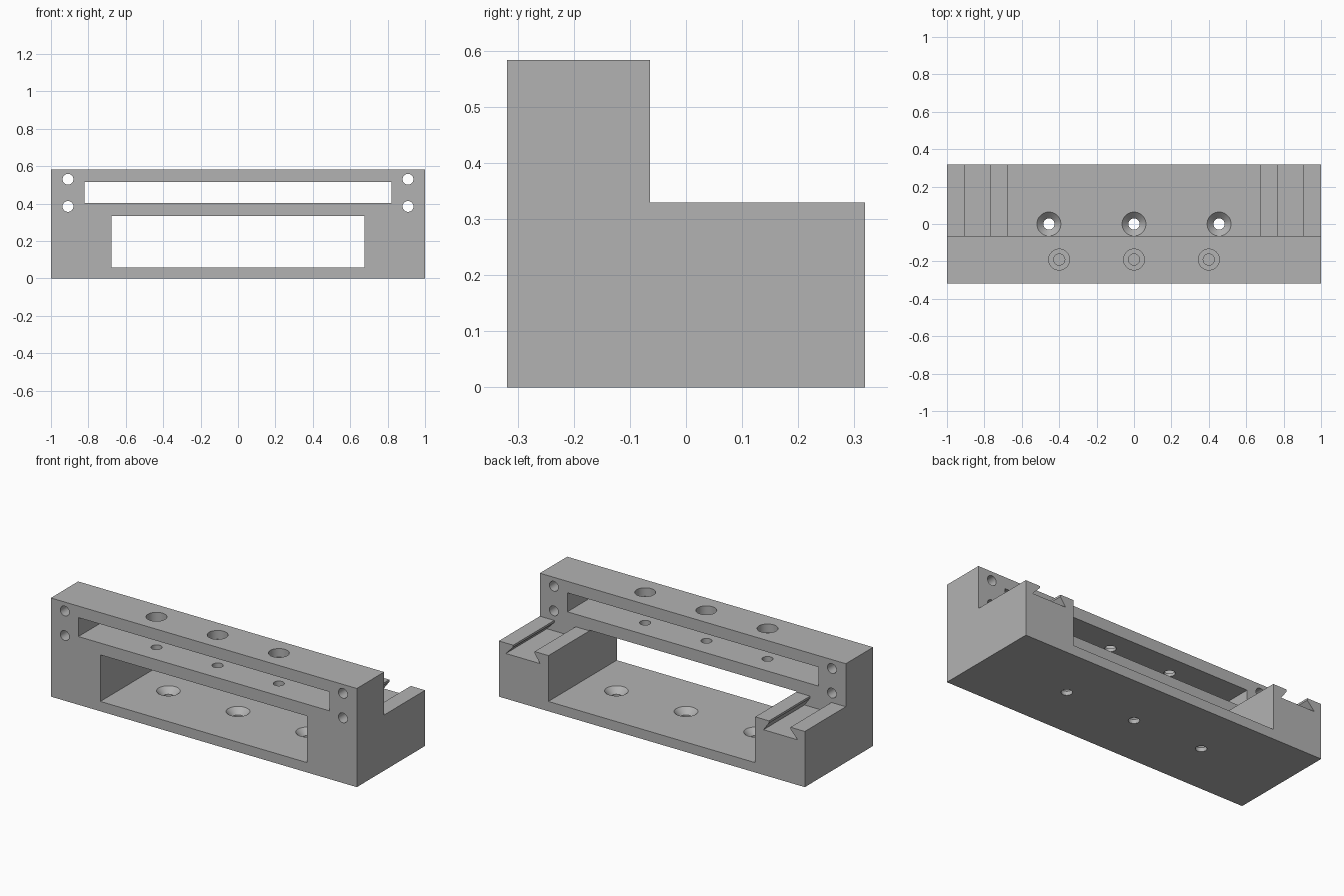
import bpy
import bmesh
from mathutils import Matrix

cube = bpy.data.objects.get("Cube")
if cube:
    bpy.data.objects.remove(cube, do_unlink=True)

# Main dimensions
DEPTH, STEP_Y = 0.319, -0.064
HEIGHT, STEP_Z, FLOOR_Z = 0.583, 0.329, 0.058

grey = bpy.data.materials.new("plain grey")
grey.use_nodes = True
grey.diffuse_color = (0.45, 0.45, 0.45, 1)
grey.node_tree.nodes["Principled BSDF"].inputs["Base Color"].default_value = grey.diffuse_color


def to_object(bm, name):
    bmesh.ops.recalc_face_normals(bm, faces=bm.faces)
    mesh = bpy.data.meshes.new(name)
    bm.to_mesh(mesh)
    bm.free()
    mesh.materials.append(grey)
    obj = bpy.data.objects.new(name, mesh)
    bpy.context.collection.objects.link(obj)
    return obj


def prism(name, points, along):
    """Extrude a closed outline of 3D points along a vector."""
    bm = bmesh.new()
    face = bm.faces.new([bm.verts.new(p) for p in points])
    out = bmesh.ops.extrude_face_region(bm, geom=[face])
    moved = [v for v in out["geom"] if isinstance(v, bmesh.types.BMVert)]
    bmesh.ops.translate(bm, verts=moved, vec=along)
    return to_object(bm, name)


def drill(name, center, length, r_low, r_high, axis="Z"):
    """Round cutter; the radii are at its lower and upper ends."""
    bm = bmesh.new()
    turn = Matrix.Rotation(1.5707963, 4, "X") if axis == "Y" else Matrix()
    bmesh.ops.create_cone(bm, cap_ends=True, segments=40, radius1=r_low, radius2=r_high,
                          depth=length, matrix=Matrix.Translation(center) @ turn)
    return to_object(bm, name)


def window(name, half_width, z0, z1):
    """Rectangular cutter running right through from front to back."""
    outline = [(-half_width, -0.5, z0), (half_width, -0.5, z0),
               (half_width, -0.5, z1), (-half_width, -0.5, z1)]
    return prism(name, outline, (0, 1, 0))


# L-shaped body
side = [(-DEPTH, 0), (DEPTH, 0), (DEPTH, STEP_Z), (STEP_Y, STEP_Z), (STEP_Y, HEIGHT), (-DEPTH, HEIGHT)]
body = prism("mounting_bracket", [(-1, y, z) for y, z in side], (2, 0, 0))

# Large opening and upper slot
cutters = [window("opening_cutter", 0.676, FLOOR_Z, 0.333),
           window("slot_cutter", 0.82, 0.403, 0.515)]

for s in (-1, 1):
    # Dovetail grooves in the rear blocks
    groove = [(0.73, 0.267), (0.954, 0.267), (0.906, 0.317),
              (0.906, 0.4), (0.766, 0.4), (0.766, 0.317)]
    cutters.append(prism("groove_cutter", [(s * x, STEP_Y, z) for x, z in groove], (0, 0.5, 0)))
    # Bolt holes through the wall ends
    for z in (0.53, 0.385):
        cutters.append(drill("bolt_cutter", (s * 0.909, -0.2, z), 0.4, 0.029, 0.029, "Y"))

for i in (-1, 0, 1):
    # Countersunk floor holes
    x = i * 0.455
    cutters.append(drill("floor_hole_cutter", (x, 0, 0), 0.2, 0.03, 0.03))
    cutters.append(drill("countersink_cutter", (x, 0, 0.046), 0.044, 0.03, 0.074))
    # Counterbored holes down through the top rail and the middle rail
    x = i * 0.4
    cutters.append(drill("rail_hole_cutter", (x, -0.19, 0.45), 0.3, 0.03, 0.03))
    cutters.append(drill("counterbore_cutter", (x, -0.19, 0.583), 0.1, 0.056, 0.056))

# Cut everything out of the body
bpy.ops.object.select_all(action="DESELECT")
bpy.context.view_layer.objects.active = body
body.select_set(True)
for cutter in cutters:
    cutter.hide_render = True
    mod = body.modifiers.new("cut", "BOOLEAN")
    mod.operation = "DIFFERENCE"
    mod.solver = "EXACT"
    mod.object = cutter
    bpy.ops.object.modifier_apply(modifier=mod.name)
    bpy.data.objects.remove(cutter, do_unlink=True)

bpy.ops.object.shade_smooth_by_angle(angle=0.5)
